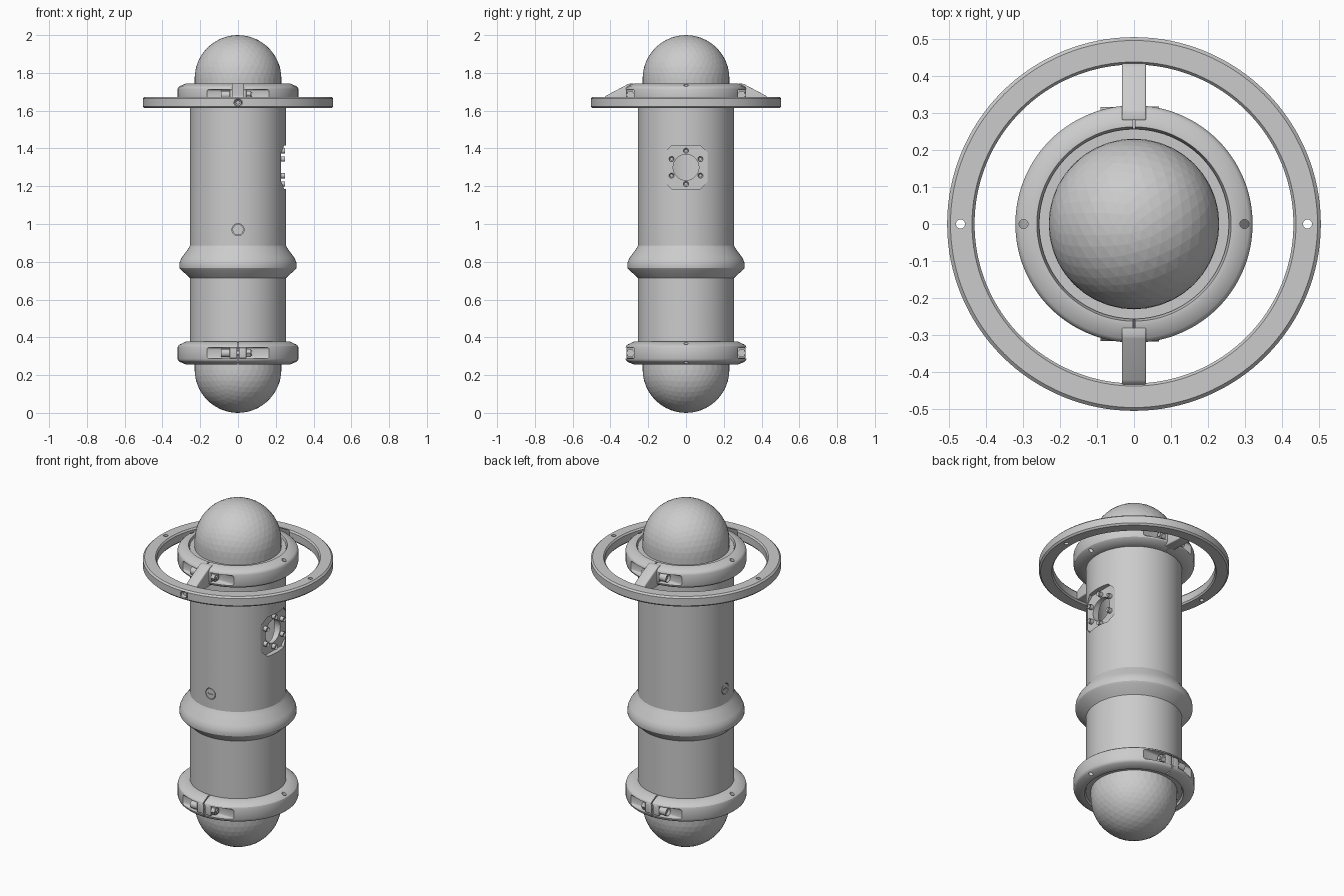
import bpy, bmesh
from math import sin, cos, pi, radians
from mathutils import Vector

if "Cube" in bpy.data.objects:
    bpy.data.objects.remove(bpy.data.objects["Cube"])


def finish(name, bm, angle=30):
    bmesh.ops.recalc_face_normals(bm, faces=bm.faces[:])
    me = bpy.data.meshes.new(name)
    bm.to_mesh(me)
    bm.free()
    ob = bpy.data.objects.new(name, me)
    bpy.context.collection.objects.link(ob)
    if angle:
        smooth(ob, angle)
    return ob


def smooth(ob, angle=30):
    bpy.ops.object.select_all(action='DESELECT')
    ob.select_set(True)
    bpy.context.view_layer.objects.active = ob
    bpy.ops.object.shade_smooth_by_angle(angle=radians(angle))


def lathe(name, profile, seg=96):
    """Closed (radius, z) profile turned round the z axis."""
    bm = bmesh.new()
    rings = [[bm.verts.new((r * cos(2 * pi * i / seg), r * sin(2 * pi * i / seg), z))
              for r, z in profile] for i in range(seg)]
    n = len(profile)
    for i in range(seg):
        a, b = rings[i], rings[(i + 1) % seg]
        for j in range(n):
            k = (j + 1) % n
            bm.faces.new((a[j], b[j], b[k], a[k]))
    return finish(name, bm)


def prism(name, pts, vec, bevel=0):
    """Flat outline extruded along a vector."""
    bm = bmesh.new()
    f = bm.faces.new([bm.verts.new(p) for p in pts])
    new = bmesh.ops.extrude_face_region(bm, geom=[f])['geom']
    bmesh.ops.translate(bm, vec=vec, verts=[v for v in new if isinstance(v, bmesh.types.BMVert)])
    if bevel:
        bmesh.ops.bevel(bm, geom=bm.edges[:], offset=bevel, segments=3, affect='EDGES', profile=0.5)
    return finish(name, bm)


def box(name, lo, hi, bevel=0):
    (x, y, z), (X, Y, Z) = lo, hi
    return prism(name, [(x, y, z), (X, y, z), (X, Y, z), (x, Y, z)], (0, 0, Z - z), bevel)


def rod(name, p0, p1, r, seg=24, socket=False):
    """Cylinder from p0 to p1, optionally with a socket sunk into the p1 end."""
    p0, p1 = Vector(p0), Vector(p1)
    d = p1 - p0
    bm = bmesh.new()
    bmesh.ops.create_cone(bm, cap_ends=True, segments=seg, radius1=r, radius2=r, depth=d.length)
    if socket:
        bm.faces.ensure_lookup_table()
        top = max(bm.faces, key=lambda f: f.calc_center_median().z)
        bmesh.ops.inset_region(bm, faces=[top], thickness=r * 0.45)
        bmesh.ops.translate(bm, verts=top.verts[:], vec=(0, 0, -r * 0.5))
    q = Vector((0, 0, 1)).rotation_difference(d)
    bmesh.ops.rotate(bm, verts=bm.verts[:], cent=(0, 0, 0), matrix=q.to_matrix())
    bmesh.ops.translate(bm, verts=bm.verts[:], vec=(p0 + p1) / 2)
    return finish(name, bm)


def cut(ob, cutters):
    """Subtract each cutter, bake the result and remove the cutters."""
    for c in cutters:
        c.hide_render = True
        m = ob.modifiers.new('cut', 'BOOLEAN')
        m.operation, m.solver, m.object = 'DIFFERENCE', 'EXACT', c
    dg = bpy.context.evaluated_depsgraph_get()
    me = bpy.data.meshes.new_from_object(ob.evaluated_get(dg))
    ob.modifiers.clear()
    ob.data = me
    for c in cutters:
        bpy.data.objects.remove(c)
    smooth(ob)


# Main tube with side port flat, bore and plug recesses
R = 0.255
PZ = 1.30
tube = lathe('tube', [(0.20, 0.30), (R, 0.30), (R, 1.70), (0.20, 1.70)], 128)
w, c = 0.115, 0.075
octagon = [(0.226, y, PZ + z) for y, z in
           [(-w, -c), (-c, -w), (c, -w), (w, -c), (w, c), (c, w), (-c, w), (-w, c)]]
plug_dirs = [Vector((0, -1, 0)), Vector((-1, 0, 0))]
plug_z = Vector((0, 0, 0.97))
cut(tube, [prism('cut_flat', octagon, (0.1, 0, 0)),
           rod('cut_bore', (0.1, 0, PZ), (0.3, 0, PZ), 0.068, 48)] +
    [rod('cut_plug', plug_z + d * 0.244, plug_z + d * 0.3, 0.032, 32) for d in plug_dirs])

# Port screws
for i in range(6):
    a = pi / 2 + i * pi / 3
    y, z = 0.088 * cos(a), PZ + 0.088 * sin(a)
    rod('port_screw', (0.215, y, z), (0.248, y, z), 0.014, 20, True)

# Slotted plugs in the tube wall
for d in plug_dirs:
    plug = rod('wall_plug', plug_z + d * 0.235, plug_z + d * 0.2535, 0.029, 32)
    s = d.cross(Vector((0, 0, 1))) * 0.016
    h = Vector((0, 0, 0.003))
    p = plug_z + d * 0.249
    cut(plug, [prism('cut_slot', [p - s - h, p + s - h, p + s + h, p - s + h], d * 0.03)])

# Bulging belt round the tube
lathe('belt', [(0.245, 0.715), (R, 0.715), (0.262, 0.722), (0.303, 0.758), (0.31, 0.768),
               (0.311, 0.782), (0.308, 0.80), (0.298, 0.822), (0.264, 0.868), (R, 0.885), (0.245, 0.885)])

# End assemblies: dome, dome seat, clamp band and clamp bolts, mirrored top and bottom
for end, flip in (('lower', False), ('upper', True)):
    def Z(z):
        return 2 - z if flip else z

    # faceted dome with a short straight skirt
    bm = bmesh.new()
    bmesh.ops.create_icosphere(bm, subdivisions=4, radius=0.23)
    bmesh.ops.bisect_plane(bm, geom=bm.verts[:] + bm.edges[:] + bm.faces[:], plane_co=(0, 0, 0),
                           plane_no=(0, 0, 1), clear_outer=True)
    rim = [e for e in bm.edges if e.is_boundary]
    ext = bmesh.ops.extrude_edge_only(bm, edges=rim)['geom']
    bmesh.ops.translate(bm, vec=(0, 0, 0.08), verts=[v for v in ext if isinstance(v, bmesh.types.BMVert)])
    for v in bm.verts:
        v.co.z = Z(v.co.z + 0.23)
    finish(end + '_dome', bm, 0)
    lathe(end + '_dome_seat', [(r, Z(z)) for r, z in
                               [(0.215, 0.268), (0.256, 0.268), (0.256, 0.32), (0.215, 0.32)]])

    # clamp band with split line, bolt pockets and vertical holes
    clamp = lathe(end + '_clamp', [(r, Z(z)) for r, z in
                                   [(0.25, 0.30), (0.262, 0.256), (0.275, 0.256), (0.309, 0.270), (0.316, 0.276),
                                    (0.32, 0.286), (0.32, 0.345), (0.317, 0.355), (0.309, 0.362), (0.275, 0.378),
                                    (0.25, 0.378)]], 128)
    zc = Z(0.317)
    cutters = []
    for s in (-1, 1):
        y0, y1 = sorted((s * 0.272, s * 0.40))
        cutters.append(box('cut_pocket', (-0.17, y0, zc - 0.03), (0.17, y1, zc + 0.03), 0.012))
        y0, y1 = sorted((s * 0.258, s * 0.40))
        cutters.append(box('cut_split', (-0.003, y0, zc - 0.1), (0.003, y1, zc + 0.1)))
        cutters.append(rod('cut_hole', (s * 0.298, 0, zc - 0.1), (s * 0.298, 0, zc + 0.1), 0.012))
    cut(clamp, cutters)
    for s in (-1, 1):
        y0, y1 = sorted((s * 0.262, s * 0.315))
        for x in (-0.045, 0.004):
            box(end + '_clamp_lug', (x, y0, zc - 0.028), (x + 0.041, y1, zc + 0.028), 0.004)
        y = s * 0.294
        rod(end + '_clamp_bolt', (0.075, y, zc), (-0.075, y, zc), 0.012, 20)
        rod(end + '_clamp_bolt_head', (-0.045, y, zc), (-0.09, y, zc), 0.022, 24, True)
        rod(end + '_clamp_nut', (0.045, y, zc), (0.068, y, zc), 0.023, 6)

# Carrying ring with side holes and screw recesses
ring = lathe('carrying_ring', [(0.43, 1.622), (0.437, 1.613), (0.495, 1.613), (0.504, 1.622),
                               (0.504, 1.664), (0.495, 1.673), (0.437, 1.673), (0.43, 1.664)], 128)
cutters = []
for s in (-1, 1):
    cutters.append(rod('cut_hole', (s * 0.468, 0, 1.5), (s * 0.468, 0, 1.8), 0.012))
    cutters.append(rod('cut_screw', (0, s * 0.475, 1.643), (0, s * 0.55, 1.643), 0.021))
cut(ring, cutters)

# Wedge arms joining the ring to the upper clamp, with their screws
for s in (-1, 1):
    side = [(-0.033, s * y, z) for y, z in
            [(0.28, 1.744), (0.305, 1.742), (0.425, 1.678), (0.436, 1.665), (0.436, 1.622), (0.28, 1.63)]]
    prism('ring_arm', side, (0.066, 0, 0), 0.005)
    rod('ring_screw', (0, s * 0.47, 1.643), (0, s * 0.498, 1.643), 0.018, 20, True)
